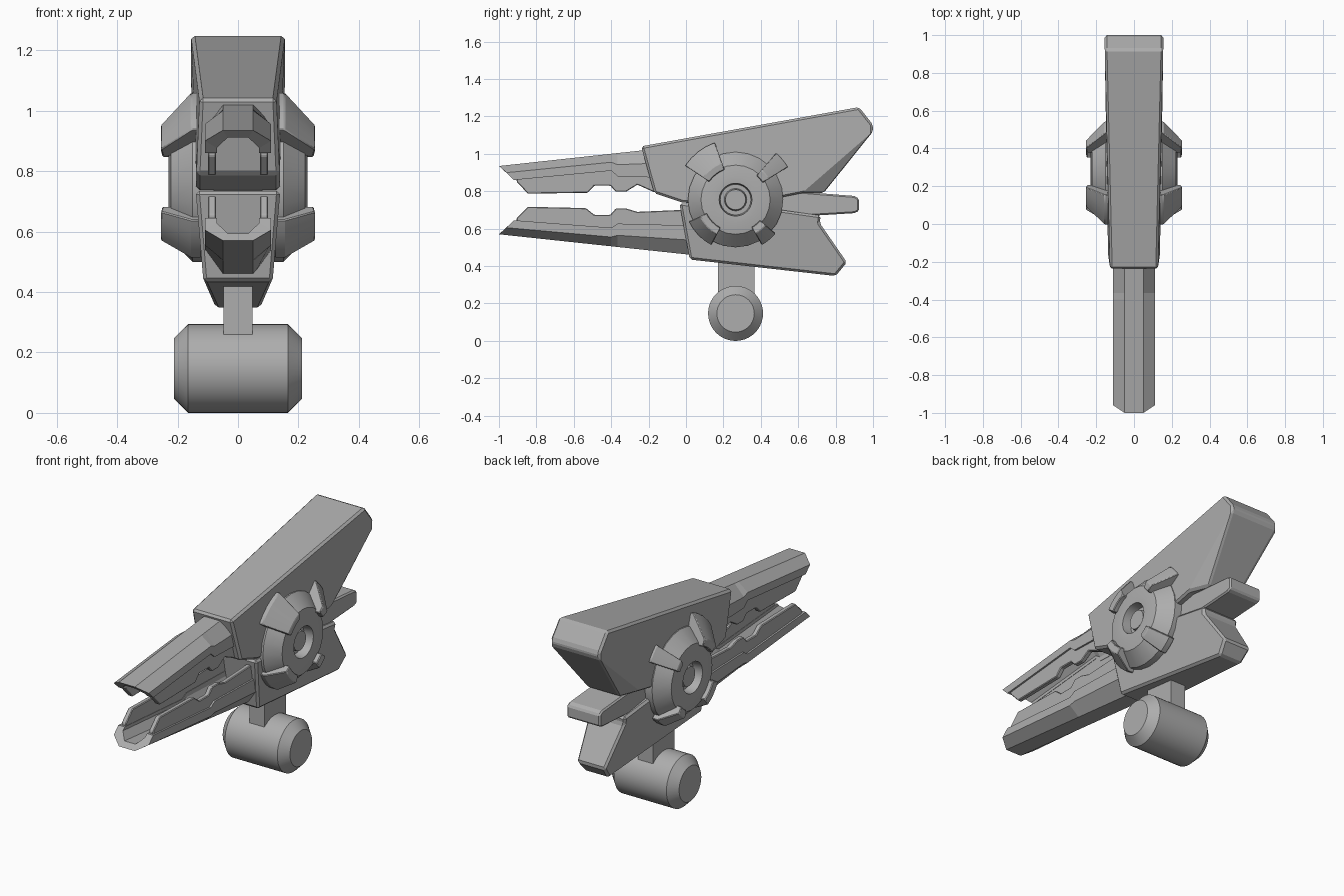
import bpy, bmesh, math

cube = bpy.data.objects.get("Cube")
if cube:
    bpy.data.objects.remove(cube)

GREY = (0.42, 0.42, 0.42, 1)
grey = bpy.data.materials.new("plain_grey")
grey.use_nodes = True
grey.diffuse_color = GREY
grey.node_tree.nodes["Principled BSDF"].inputs["Base Color"].default_value = GREY


def finish(name, bm, bevel=0, mirror=False):
    """Turn a bmesh into a named object, with optional bevel and mirror."""
    bmesh.ops.recalc_face_normals(bm, faces=bm.faces)
    mesh = bpy.data.meshes.new(name)
    bm.to_mesh(mesh)
    bm.free()
    mesh.materials.append(grey)
    ob = bpy.data.objects.new(name, mesh)
    bpy.context.collection.objects.link(ob)
    if mirror:
        ob.modifiers.new("mirror", 'MIRROR').use_mirror_merge = False
    if bevel:
        mod = ob.modifiers.new("bevel", 'BEVEL')
        mod.width, mod.segments = bevel, 1
        mod.limit_method, mod.angle_limit = 'ANGLE', math.radians(35)
    return ob


def slab(name, profile, bevel=0.012, splits=None):
    """Side profile of (y, z, half width) points, filled across x."""
    bm = bmesh.new()
    n = len(profile)
    rings = [[bm.verts.new((s * w, y, z)) for y, z, w in profile] for s in (-1, 1)]
    for ring in rings:
        for part in splits or [range(n)]:
            bm.faces.new([ring[i] for i in part])
    for i in range(n):
        j = (i + 1) % n
        bm.faces.new((rings[0][i], rings[0][j], rings[1][j], rings[1][i]))
    return finish(name, bm, bevel)


def plate(name, outline, x0, x1):
    """Flat plate with a (y, z) outline, mirrored to both sides."""
    bm = bmesh.new()
    face = bm.faces.new([bm.verts.new((x0, y, z)) for y, z in outline])
    out = bmesh.ops.extrude_face_region(bm, geom=[face])["geom"]
    verts = [v for v in out if isinstance(v, bmesh.types.BMVert)]
    bmesh.ops.translate(bm, verts=verts, vec=(x1 - x0, 0, 0))
    return finish(name, bm, 0.004, True)


def sweep(name, profile, cy, cz, start, end, steps, closed, bevel=0, mirror=True):
    """Sweep an (r, x) profile about an x axis through (cy, cz)."""
    bm = bmesh.new()
    full = end - start >= 360
    rings = []
    for k in range(steps if full else steps + 1):
        a = math.radians(start + (end - start) * k / steps)
        rings.append([bm.verts.new((x, cy + r * math.cos(a), cz + r * math.sin(a)))
                      for r, x in profile])
    n = len(profile)
    for k in range(steps):
        a, b = rings[k], rings[(k + 1) % len(rings)]
        for i in range(n if closed else n - 1):
            j = (i + 1) % n
            bm.faces.new((a[i], a[j], b[j], b[i]))
    if full:
        bm.faces.new([ring[-1] for ring in rings])
        bm.faces.new([ring[0] for ring in rings])
    else:
        bm.faces.new(rings[0])
        bm.faces.new(rings[-1])
    return finish(name, bm, bevel, mirror)


def smooth(ob):
    bpy.ops.object.select_all(action='DESELECT')
    ob.select_set(True)
    bpy.context.view_layer.objects.active = ob
    bpy.ops.object.shade_smooth_by_angle(angle=math.radians(25))


# Main body halves; the tail of the upper half tapers along a crease
slab("upper_body", [
    (-0.24, 1.04, 0.127), (0.925, 1.25, 0.155), (1.0, 1.155, 0.156), (1.0, 1.12, 0.156),
    (0.735, 0.79, 0.10), (0.62, 0.79, 0.146), (0.27, 0.72, 0.14),
    (-0.02, 0.74, 0.138), (-0.17, 0.79, 0.138)],
    splits=[(0, 1, 2, 3, 5, 6, 7, 8), (3, 4, 5)])
slab("lower_body", [
    (-0.035, 0.735, 0.14), (0.02, 0.435, 0.115), (0.80, 0.347, 0.075), (0.86, 0.42, 0.09),
    (0.715, 0.63, 0.115), (0.72, 0.67, 0.12), (0.3, 0.73, 0.14)])
slab("tail_fin", [
    (0.2, 0.83, 0.105), (0.90, 0.775, 0.105), (0.925, 0.76, 0.105),
    (0.925, 0.695, 0.105), (0.90, 0.683, 0.105), (0.2, 0.64, 0.105)], 0.008)

# Jaw shells: faceted channels; f runs from the outer ridge (0) to the rim (1)
SECTION = [(0.11, 1), (0.11, 0.5), (0.05, 0), (-0.05, 0), (-0.11, 0.5), (-0.11, 1),
           (-0.07, 1), (-0.07, 0.8), (-0.035, 0.35), (0.035, 0.35), (0.07, 0.8), (0.07, 1)]


def jaw_shell(name, outer, rim):
    bm = bmesh.new()
    rings = []
    for k, (y, zr) in enumerate(rim):
        ring = []
        for x, f in SECTION:
            yy = y - 0.08 * (1 - f) if k == 0 else y
            zo = outer[0] + (outer[1] - outer[0]) * (yy + 1)
            ring.append(bm.verts.new((x, yy, zo + (zr - zo) * f)))
        rings.append(ring)
    n = len(SECTION)
    for a, b in zip(rings, rings[1:]):
        for i in range(n):
            j = (i + 1) % n
            bm.faces.new((a[i], a[j], b[j], b[i]))
    for ring in (rings[0], rings[-1]):
        for i in range(n // 2 - 1):
            bm.faces.new((ring[i], ring[i + 1], ring[n - 2 - i], ring[n - 1 - i]))
    return finish(name, bm)


jaw_shell("upper_jaw", (0.935, 1.044),
          [(-0.92, 0.86), (-0.40, 0.91), (-0.365, 0.88), (-0.05, 0.87)])
jaw_shell("lower_jaw", (0.57, 0.463),
          [(-0.92, 0.645), (-0.40, 0.605), (-0.365, 0.627), (0.1, 0.615)])

# Notched gripping plates inside each jaw
plate("upper_jaw_teeth", [
    (-0.905, 0.875), (-0.905, 0.85), (-0.845, 0.787), (-0.525, 0.792), (-0.49, 0.83),
    (-0.405, 0.83), (-0.375, 0.798), (-0.32, 0.798), (-0.26, 0.835), (-0.17, 0.795),
    (-0.05, 0.79), (-0.05, 0.90), (-0.365, 0.90), (-0.40, 0.925)], 0.072, 0.1)
plate("lower_jaw_teeth", [
    (-0.905, 0.63), (-0.905, 0.657), (-0.845, 0.717), (-0.535, 0.71), (-0.49, 0.674),
    (-0.405, 0.674), (-0.375, 0.708), (-0.32, 0.708), (-0.26, 0.69),
    (-0.03, 0.70), (0.05, 0.70), (0.05, 0.60), (-0.365, 0.60), (-0.40, 0.585)], 0.072, 0.1)

# Round side hubs with a recessed centre boss
HUB_Y, HUB_Z = 0.265, 0.755
smooth(sweep("side_hub", [
    (0.255, 0.08), (0.255, 0.15), (0.185, 0.222), (0.125, 0.23), (0.088, 0.228),
    (0.082, 0.175), (0.06, 0.175), (0.054, 0.205)], HUB_Y, HUB_Z, 0, 360, 24, False))

# Four clamps around each hub: name, start angle, end angle, outer radius
for name, a, b, r in [("upper_front_clamp", 110, 146, 0.325), ("upper_back_clamp", 32, 49, 0.33),
                      ("lower_back_clamp", -60, -40, 0.28), ("lower_front_clamp", 205, 242, 0.275)]:
    smooth(sweep(name, [
        (0.17, 0.2), (0.17, 0.25), (0.21, 0.255), (r, 0.155), (r, 0.12), (0.22, 0.12)],
        HUB_Y, HUB_Z, a, b, 4, True, 0.004))

# Stem and drum-shaped foot
slab("foot_stem", [(0.17, 0.15, 0.048), (0.365, 0.15, 0.048),
                   (0.365, 0.48, 0.048), (0.17, 0.48, 0.048)], 0)
smooth(sweep("foot_drum", [(0.1, -0.212), (0.147, -0.165), (0.147, 0.165), (0.1, 0.212)],
             0.265, 0.147, 0, 360, 40, False, mirror=False))
